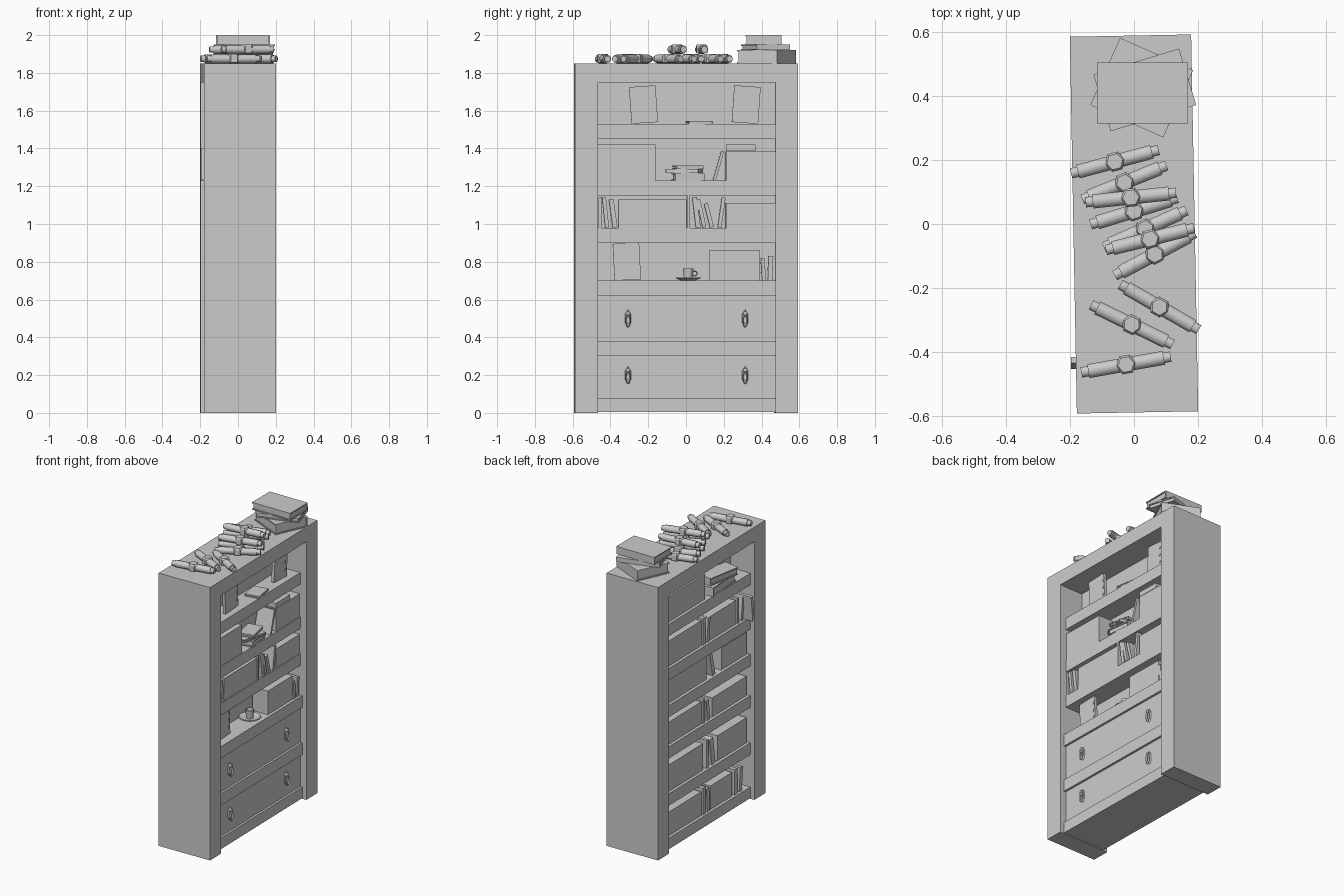
import bpy, bmesh
from math import radians, pi
from mathutils import Matrix, Vector

cube = bpy.data.objects.get("Cube")
if cube:
    bpy.data.objects.remove(cube, do_unlink=True)

# One plain grey finish for everything
grey = bpy.data.materials.new("plain grey")
grey.use_nodes = True
grey.diffuse_color = (0.6, 0.6, 0.6, 1)
grey.node_tree.nodes["Principled BSDF"].inputs["Base Color"].default_value = (0.6, 0.6, 0.6, 1)

# The case and its contents stand turned very slightly about the vertical
TURN = Matrix.Rotation(radians(1.07), 4, 'Z')
HALF = 0.19      # half depth of the case
SIDE = 0.47      # half width of the openings


def finish(name, bm, matrix, smooth=False):
    bmesh.ops.recalc_face_normals(bm, faces=bm.faces)
    mesh = bpy.data.meshes.new(name)
    bm.to_mesh(mesh)
    bm.free()
    mesh.materials.append(grey)
    obj = bpy.data.objects.new(name, mesh)
    bpy.context.collection.objects.link(obj)
    obj.matrix_world = matrix
    if smooth:
        bpy.ops.object.select_all(action='DESELECT')
        obj.select_set(True)
        bpy.context.view_layer.objects.active = obj
        bpy.ops.object.shade_smooth_by_angle(angle=radians(50))
    return obj


def box(name, x, y, z, lean=0, place=TURN):
    """Box between the given ranges; lean tips it sideways on its lower corner."""
    bm = bmesh.new()
    bmesh.ops.create_cube(bm, size=1)
    size = Vector((abs(x[1] - x[0]), y[1] - y[0], z[1] - z[0]))
    centre = Vector((sum(x), sum(y), sum(z))) / 2
    bm.transform(Matrix.Translation(centre) @ Matrix.Diagonal(size).to_4x4())
    pivot = Matrix.Translation((0, y[0] if lean > 0 else y[1], z[0]))
    bm.transform(pivot @ Matrix.Rotation(radians(lean), 4, 'X') @ pivot.inverted())
    return finish(name, bm, place)


def lathe(name, profile, steps, matrix, smooth=True):
    """Turn a (radius, height) profile about the local z axis."""
    bm = bmesh.new()
    verts = [bm.verts.new((r, 0, h)) for r, h in profile]
    edges = [bm.edges.new(pair) for pair in zip(verts, verts[1:])]
    bmesh.ops.spin(bm, geom=verts + edges, cent=(0, 0, 0), axis=(0, 0, 1),
                   angle=2 * pi, steps=steps)
    bmesh.ops.remove_doubles(bm, verts=bm.verts, dist=0.0002)
    return finish(name, bm, matrix, smooth)


# Case: two end panels, top slab and the divider between both faces
for label, s in (("left", 1), ("right", -1)):
    box(label + "_end_panel", (-HALF, HALF), sorted((s * SIDE, s * 0.59)), (0, 1.85))
box("case_top", (-HALF, HALF), (-SIDE, SIDE), (1.75, 1.85))
box("divider", (-0.015, 0.015), (-SIDE, SIDE), (0.01, 1.75))

# Shelf boards, running through to both faces
LEVELS = (0.08, 0.38, 0.70, 0.98, 1.23, 1.53)
for i, level in enumerate(LEVELS):
    front = HALF - (0.03 if i < 3 else 0.045)
    box("shelf", (-HALF + 0.03, front), (-SIDE, SIDE), (max(level - 0.08, 0.005), level))

# Drawers with drop handles
for low, high in ((0.08, 0.30), (0.38, 0.62)):
    box("drawer_front", (0, HALF - 0.045), (-SIDE, SIDE), (low, high))
    for y in (-0.31, 0.31):
        spot = TURN @ Matrix.Translation((HALF - 0.045, y, low + 0.12))
        upright = Matrix.Diagonal((1, 0.55, 1.5, 1)) @ Matrix.Rotation(pi / 2, 4, 'Y')
        lathe("handle_plate", ((0, 0), (0.032, 0), (0.025, 0.008), (0, 0.008)), 6, spot @ upright, False)
        ring = ((0.014, 0.01), (0.02, 0.004), (0.026, 0.01), (0.02, 0.018), (0.014, 0.01))
        lathe("handle_ring", ring, 10, spot @ Matrix.Translation((0.005, 0, -0.01)) @ upright)
        lathe("handle_knob", ((0, 0), (0.012, 0), (0.012, 0.018), (0, 0.024)), 8,
              spot @ Matrix.Translation((0, 0, 0.025)) @ Matrix.Rotation(pi / 2, 4, 'Y'))


def books(face, shelf, rows):
    """Stand books on a shelf; each row is (start, end, height, lean)."""
    z = LEVELS[shelf]
    for start, end, height, lean in rows:
        thin = end - start < 0.1
        near = HALF - (0.045 if thin else 0.05)
        box("book" if thin else "book_row", sorted((face * near, face * 0.025)),
            (start, end), (z, z + height), lean)


# Books on the drawer face
books(1, 4, ((-SIDE, -0.165, 0.19, 0), (0.14, 0.155, 0.16, -16), (0.21, SIDE, 0.155, 0)))
box("lying_book", (0.03, 0.14), (0.21, 0.365), (1.387, 1.42))
books(1, 3, ((-0.465, -0.45, 0.16, 0), (-0.43, -0.41, 0.16, 6), (-0.39, -0.365, 0.15, 8),
             (-0.36, 0, 0.15, 0), (0.002, 0.018, 0.18, 0), (0.05, 0.075, 0.16, 7),
             (0.085, 0.105, 0.15, 12), (0.125, 0.145, 0.13, 14), (0.165, 0.185, 0.16, -8),
             (0.21, SIDE, 0.13, 0)))
books(1, 2, ((0.12, 0.39, 0.16, 0), (0.40, 0.42, 0.12, 3), (0.43, 0.455, 0.13, -2)))

# Books on the open face
books(-1, 5, ((0, SIDE, 0.17, 0),))
books(-1, 4, ((0.04, SIDE, 0.17, 0), (0, 0.03, 0.18, 0), (-0.04, -0.015, 0.16, 5),
              (-0.34, -0.05, 0.16, 0), (-0.37, -0.35, 0.17, 0), (-0.41, -0.39, 0.17, 7)))
books(-1, 3, ((-0.02, SIDE, 0.16, 0), (-0.11, -0.08, 0.16, -14), (-0.46, -0.18, 0.15, 0)))
books(-1, 2, ((0.04, SIDE, 0.15, 0), (0.005, 0.03, 0.16, 0), (-0.05, -0.02, 0.14, -6),
              (-0.46, -0.08, 0.13, 0)))
books(-1, 1, ((0.02, SIDE, 0.18, 0), (-0.03, -0.01, 0.19, 0), (-0.11, -0.07, 0.18, -9),
              (-0.46, -0.14, 0.17, 0)))
books(-1, 0, ((0.04, SIDE, 0.16, 0), (0, 0.03, 0.18, 0), (-0.05, -0.02, 0.16, -4),
              (-0.30, -0.06, 0.16, 0), (-0.35, -0.32, 0.17, 0), (-0.40, -0.37, 0.16, 4)))
# A leaning volume that pokes out past the frame
box("leaning_book", (-0.205, -0.06), (-0.45, -0.43), (1.23, 1.40), -6)


def bound_book(name, x, y, z, size, yaw):
    """Closed book lying flat: two covers, a spine and inset pages."""
    place = Matrix.Translation((x, y, z)) @ Matrix.Rotation(radians(yaw), 4, 'Z')
    w, d, h = size[0] / 2, size[1] / 2, size[2]
    cover = 0.007
    box(name + "_pages", (-w + 0.006, w - 0.006), (-d + 0.006, d - 0.002), (cover, h - cover), 0, place)
    for low in (0, h - cover):
        box(name + "_cover", (-w, w), (-d, d), (low, low + cover), 0, place)
    box(name + "_spine", (-w, w), (d - 0.006, d), (0, h), 0, place)


# Lying books on the shelves and the pile on top of the case
bound_book("lower_shelf_book", 0.09, 0.01, 1.23, (0.11, 0.16, 0.04), 8)
bound_book("middle_shelf_book", 0.09, -0.01, 1.27, (0.11, 0.18, 0.02), -14)
bound_book("upper_shelf_book", 0.09, 0.01, 1.29, (0.10, 0.15, 0.02), 12)
bound_book("slim_book", 0.09, 0.07, 1.53, (0.10, 0.13, 0.016), 10)
bound_book("wide_book", -0.10, -0.19, 1.53, (0.11, 0.27, 0.06), 4)
bound_book("tilted_book", -0.10, -0.20, 1.59, (0.11, 0.24, 0.05), -10)
bound_book("pile_bottom_book", 0.024, 0.427, 1.85, (0.25, 0.23, 0.07), -24)
bound_book("pile_middle_book", 0.034, 0.42, 1.92, (0.28, 0.185, 0.03), 17)
bound_book("pile_top_book", 0.027, 0.41, 1.95, (0.285, 0.19, 0.05), 0)

# Upright notebooks with a row of binding tabs
for y, shelf, lean in ((-0.22, 5, 4), (0.31, 5, -4), (-0.31, 2, 3)):
    z = LEVELS[shelf]
    box("notebook", (0.085, 0.105), (y - 0.07, y + 0.07), (z, z + 0.195), lean)
    strip = y + 0.05
    for k in range(3):
        up = z + 0.045 + 0.05 * k
        box("binding_tab", (0.105, 0.109), (strip, strip + 0.006), (up, up + 0.016))

# Cup and saucer
table = TURN @ Matrix.Translation((0.08, 0.01, 0.70))
lathe("saucer", ((0, 0), (0.035, 0), (0.07, 0.014), (0.066, 0.018), (0.03, 0.008), (0, 0.008)), 14, table)
lathe("cup", ((0, 0.008), (0.022, 0.008), (0.028, 0.065), (0.024, 0.065), (0.019, 0.015), (0, 0.015)), 12, table)
handle = table @ Matrix.Translation((0, 0.035, 0.038)) @ Matrix.Rotation(pi / 2, 4, 'Y')
lathe("cup_handle", ((0.010, 0), (0.013, 0.004), (0.016, 0), (0.013, -0.004), (0.010, 0)), 10, handle)

# Rolled scrolls with narrow ends, each held by a six-sided seal
L, S = 0.142, 0.12
ROLL = ((0, -L), (0.017, -L), (0.017, -S), (0.023, -S), (0.023, S), (0.017, S), (0.017, L), (0, L))
SEAL = ((0, -0.018), (0.033, -0.018), (0.033, 0.018), (0.026, 0.027), (0, 0.027))
SCROLLS = ((-0.06, 0.195, 15, 0), (-0.03, 0.13, 22, 0), (-0.01, 0.083, 6, 1),
           (0, 0.04, 17, 0), (0.035, -0.015, 24, 0), (0.05, -0.047, 14, 1),
           (0.065, -0.095, 28, 0), (0.08, -0.26, -30, 0), (-0.007, -0.315, -26, 0),
           (-0.025, -0.44, 10, 0))
for x, y, yaw, tier in SCROLLS:
    place = Matrix.Translation((x, y, 1.874 + 0.05 * tier)) @ Matrix.Rotation(radians(yaw), 4, 'Z')
    lathe("scroll", ROLL, 10, place @ Matrix.Rotation(pi / 2, 4, 'Y'))
    lathe("scroll_seal", SEAL, 6, place, False)
